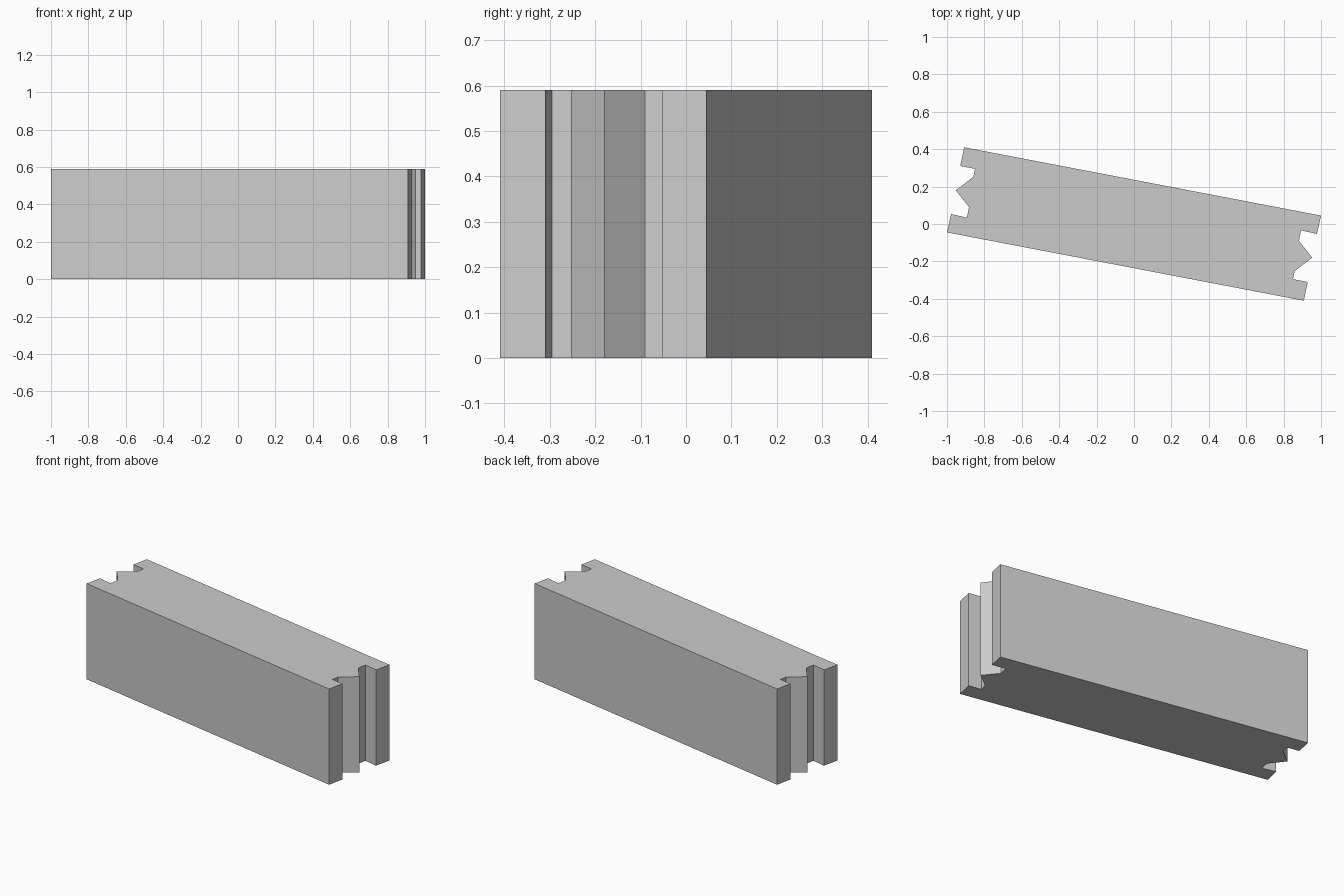
import bpy
import bmesh

cube = bpy.data.objects.get("Cube")
if cube:
    bpy.data.objects.remove(cube, do_unlink=True)

HEIGHT = 0.59

# Plain grey material
grey = bpy.data.materials.new("light_grey")
grey.use_nodes = True
colour = (0.6, 0.6, 0.6, 1)
grey.diffuse_color = colour
grey.node_tree.nodes["Principled BSDF"].inputs["Base Color"].default_value = colour

# Notched end with a pointed tongue, from back corner to front corner
end_profile = [
    (1.0, 0.045), (0.978, -0.053), (0.893, -0.034), (0.882, -0.09),
    (0.953, -0.18), (0.859, -0.252), (0.85, -0.295), (0.929, -0.31),
    (0.908, -0.41),
]
# The opposite end is the same profile turned half a circle
outline = end_profile + [(-x, -y) for x, y in end_profile]

# Extrude the outline into the block
bm = bmesh.new()
base = bm.faces.new([bm.verts.new((x, y, 0)) for x, y in outline])
top = bmesh.ops.extrude_face_region(bm, geom=[base], use_keep_orig=True)
bmesh.ops.translate(
    bm, vec=(0, 0, HEIGHT),
    verts=[v for v in top["geom"] if isinstance(v, bmesh.types.BMVert)])
bmesh.ops.recalc_face_normals(bm, faces=bm.faces)

mesh = bpy.data.meshes.new("notched_block")
bm.to_mesh(mesh)
bm.free()
mesh.materials.append(grey)
block = bpy.data.objects.new("notched_block", mesh)
bpy.context.collection.objects.link(block)
